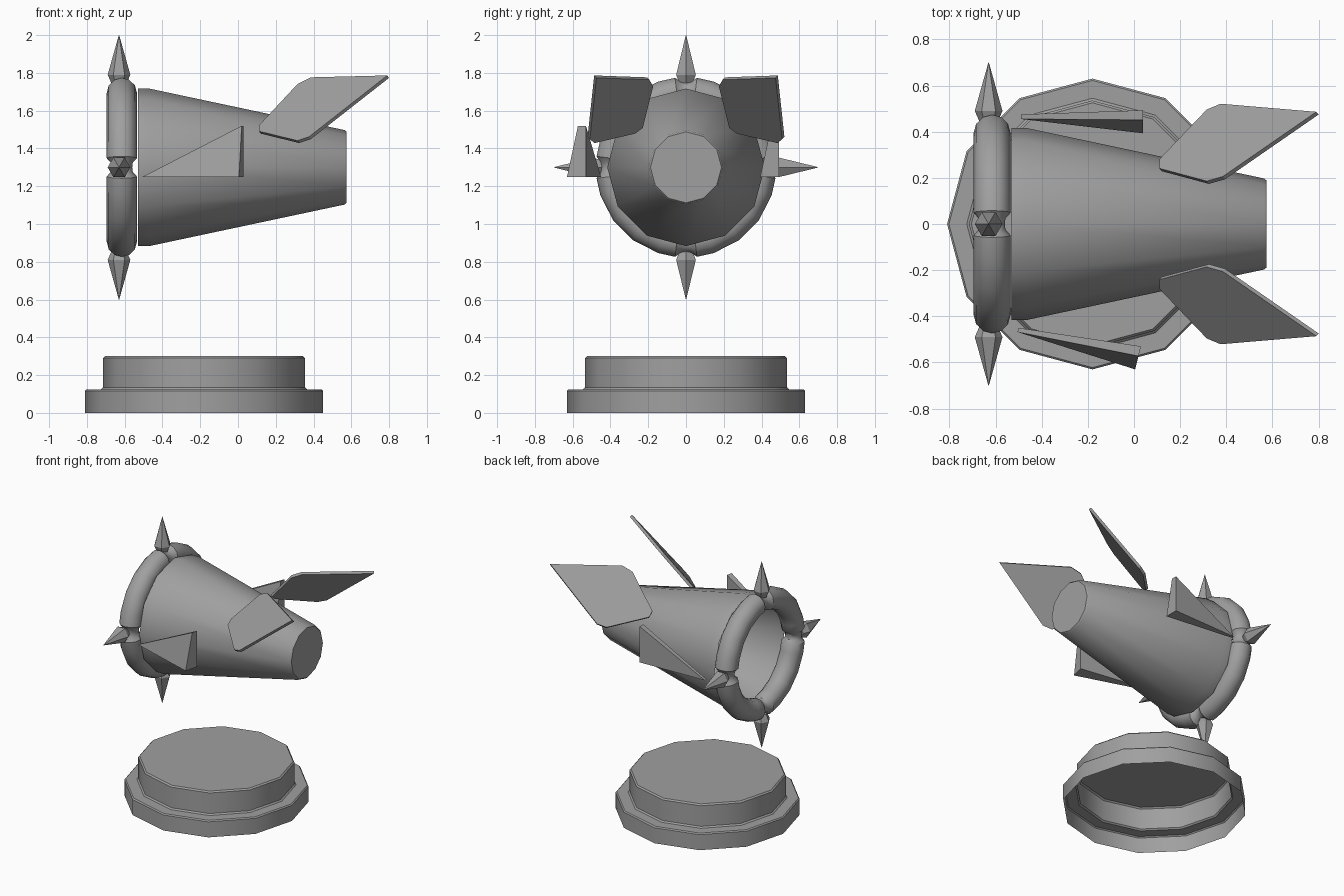
import bpy, bmesh, math
from mathutils import Vector, Matrix

if "Cube" in bpy.data.objects:
    bpy.data.objects.remove(bpy.data.objects["Cube"])

grey = bpy.data.materials.new("plain_grey")
grey.diffuse_color = (0.35, 0.35, 0.35, 1)
grey.use_nodes = True
grey.node_tree.nodes["Principled BSDF"].inputs["Base Color"].default_value = grey.diffuse_color

BODY_Z = 1.3     # height of the body axis
RING_X = -0.615  # plane of the mouth ring


def finish(name, bm, smooth=False):
    """Turn a bmesh into a named object with the shared material."""
    bmesh.ops.recalc_face_normals(bm, faces=bm.faces)
    mesh = bpy.data.meshes.new(name)
    bm.to_mesh(mesh)
    bm.free()
    mesh.materials.append(grey)
    obj = bpy.data.objects.new(name, mesh)
    bpy.context.collection.objects.link(obj)
    if smooth:
        bpy.ops.object.select_all(action='DESELECT')
        obj.select_set(True)
        bpy.context.view_layer.objects.active = obj
        bpy.ops.object.shade_smooth_by_angle(angle=math.radians(40))
    return obj


def bridge(bm, rings, closed=False):
    """Join consecutive vertex loops with quads."""
    count = len(rings[0])
    pairs = list(zip(rings, rings[1:]))
    if closed:
        pairs.append((rings[-1], rings[0]))
    for a, b in pairs:
        for i in range(count):
            j = (i + 1) % count
            bm.faces.new((a[i], a[j], b[j], b[i]))


def lathe(name, profile, sides, matrix, cap_start=False, smooth=True):
    """Revolve (radius, height) points about local z, capping the far end."""
    bm = bmesh.new()
    rings = []
    for r, h in profile:
        rings.append([bm.verts.new(matrix @ Vector((
            r * math.cos(math.tau * i / sides),
            r * math.sin(math.tau * i / sides), h))) for i in range(sides)])
    bridge(bm, rings)
    bm.faces.new(rings[-1])
    if cap_start:
        bm.faces.new(rings[0])
    return finish(name, bm, smooth)


# Stepped base, open underneath
lathe("base", [(0.63, 0), (0.63, 0.117), (0.622, 0.125), (0.545, 0.125),
               (0.535, 0.135), (0.535, 0.29), (0.525, 0.3)],
      12, Matrix.Translation((-0.18, 0, 0)))

# Tapered hollow body lying along x, open at the mouth
lathe("body", [(0.417, -0.53), (0.417, -0.47), (0.197, 0.565), (0.188, 0.575)],
      12, Matrix.Translation((0, 0, BODY_Z)) @ Matrix.Rotation(math.pi / 2, 4, 'Y'))

# Mouth ring, pinched at the four quarter points
bm = bmesh.new()
quarter = [(0, 0.055), (3.5, 0.058), (7, 0.08), (18, 0.08), (36, 0.08),
           (54, 0.08), (72, 0.08), (83, 0.08), (86.5, 0.058)]
loops = []
for q in range(4):
    for degrees, tube in quarter:
        a = math.radians(q * 90 + degrees)
        loop = []
        for k in range(12):
            t = math.tau * k / 12
            r = 0.397 + tube * math.cos(t)
            loop.append(bm.verts.new((RING_X + tube * math.sin(t),
                                      r * math.cos(a), BODY_Z + r * math.sin(a))))
        loops.append(loop)
bridge(bm, loops, closed=True)
finish("mouth_ring", bm, True)

# Four six-sided spikes around the ring
for i in range(4):
    place = (Matrix.Translation((-0.63, 0, BODY_Z))
             @ Matrix.Rotation(i * math.pi / 2, 4, 'X'))
    lathe(f"spike_{i + 1}", [(0.038, 0.44), (0.06, 0.49), (0.001, 0.7)],
          6, place, cap_start=True, smooth=False)


# Thin swept fins on both sides of the tail
outline = [Vector(p) for p in (
    (0.115, 0.235, 1.515), (0.32, 0.18, 1.735), (0.39, 0.20, 1.77),
    (0.795, 0.48, 1.78), (0.38, 0.515, 1.455), (0.32, 0.49, 1.435),
    (0.115, 0.275, 1.485))]
offset = Vector((-0.167, 0.214, 0.228)).normalized() * 0.01
for name, side in (("tail_fin_back", 1), ("tail_fin_front", -1)):
    bm = bmesh.new()
    flip = Vector((1, side, 1))
    faces = [[bm.verts.new((p + offset * s) * flip) for p in outline]
             for s in (-1, 1)]
    bridge(bm, faces)
    for f in faces:
        bm.faces.new(f)
    finish(name, bm)


def wedge(name, tip_in, tip_out, end_in, end_out):
    """Triangular side wedge with one upright and one sloping side."""
    bm = bmesh.new()
    low, high = 1.25, 1.52
    ti, to, ei, eo = [bm.verts.new((x, y, low))
                      for x, y in (tip_in, tip_out, end_in, end_out)]
    hi = bm.verts.new((*end_in, high))
    top = Vector(end_in).lerp(Vector(end_out), 0.42)
    ho = bm.verts.new((top.x, top.y, high))
    for f in ((ti, to, eo, ei), (ti, ei, hi), (to, ho, eo),
              (ti, hi, ho, to), (ei, eo, ho, hi)):
        bm.faces.new(f)
    finish(name, bm)


# Side wedges
wedge("side_wedge_front", (-0.5, -0.45), (-0.505, -0.468), (0.03, -0.53), (0.005, -0.63))
wedge("side_wedge_back", (-0.49, 0.475), (-0.49, 0.455), (0.04, 0.493), (0.04, 0.393))
